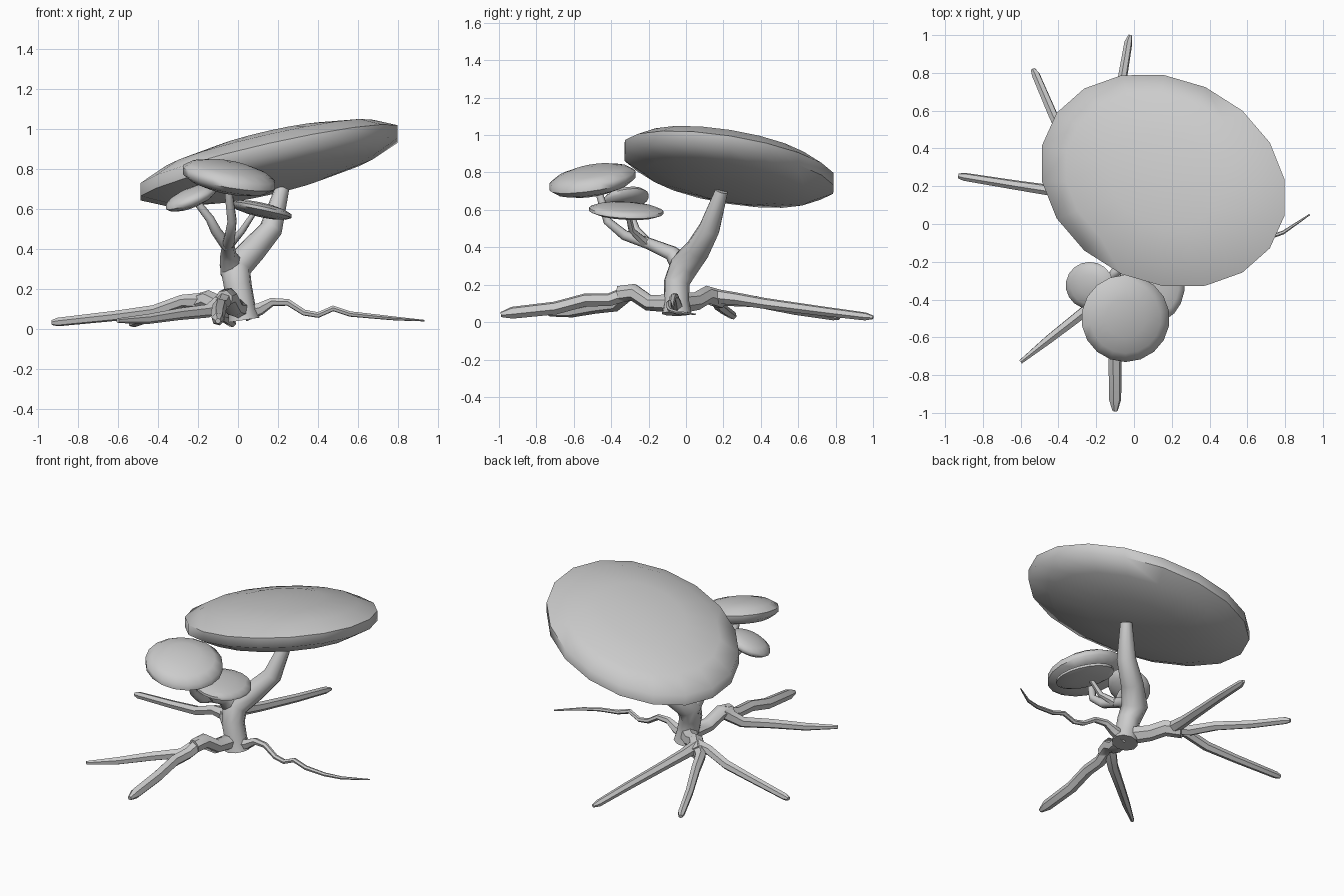
import bpy, bmesh, math
from mathutils import Vector, Matrix

if "Cube" in bpy.data.objects:
    bpy.data.objects.remove(bpy.data.objects["Cube"])


def finish(name, bm, angle):
    bmesh.ops.recalc_face_normals(bm, faces=bm.faces)
    mesh = bpy.data.meshes.new(name)
    bm.to_mesh(mesh)
    bm.free()
    ob = bpy.data.objects.new(name, mesh)
    bpy.context.collection.objects.link(ob)
    bpy.ops.object.select_all(action='DESELECT')
    bpy.context.view_layer.objects.active = ob
    ob.select_set(True)
    bpy.ops.object.shade_smooth_by_angle(angle=math.radians(angle))
    return ob


def tube(name, pts, sides=8, angle=50):
    """Tapered limb through (x, y, z, radius) points."""
    P = [Vector(p[:3]) for p in pts]
    bm = bmesh.new()
    rings, side, last = [], None, None
    for i, p in enumerate(P):
        t = Vector()
        if i > 0:
            t += (p - P[i - 1]).normalized()
        if i < len(P) - 1:
            t += (P[i + 1] - p).normalized()
        t.normalize()
        if side is None:
            side = t.orthogonal().normalized()
        else:
            side = last.rotation_difference(t) @ side
        last = t
        up = t.cross(side)
        r = pts[i][3]
        rings.append([bm.verts.new(p + r * (math.cos(a) * side + math.sin(a) * up))
                      for a in (2 * math.pi * k / sides for k in range(sides))])
    for a, b in zip(rings, rings[1:]):
        for k in range(sides):
            n = (k + 1) % sides
            bm.faces.new((a[k], a[n], b[n], b[k]))
    bm.faces.new(rings[0])
    bm.faces.new(rings[-1])
    return finish(name, bm, angle)


def canopy(name, centre, half, xy, x_rise, y_rise, segs=18):
    """Tilted flat ellipsoid: half extents, plan skew, and rim rise at +x and +y ends."""
    hx, hy, hz = half
    l10 = xy / hx
    l11 = math.sqrt(hy * hy - l10 * l10)
    l20 = x_rise
    l21 = (y_rise * hy - l20 * l10) / l11
    l22 = math.sqrt(max(hz * hz - l20 * l20 - l21 * l21, 1e-4))
    s = 1.02
    m = Matrix(((hx * s, 0, 0, centre[0]), (l10 * s, l11 * s, 0, centre[1]),
                (l20, l21, l22, centre[2]), (0, 0, 0, 1)))
    bm = bmesh.new()
    bmesh.ops.create_uvsphere(bm, u_segments=segs, v_segments=7, radius=1, matrix=m)
    return finish(name, bm, 60)


# Leaf pads
canopy("main_canopy", (.155, .23, .83), (.655, .57, .22), -.06, .15, -.09)
canopy("front_canopy", (-.045, -.50, .757), (.235, .232, .094), 0, -.04, .035)
canopy("left_canopy", (-.235, -.325, .655), (.127, .125, .07), 0, .045, .02)
canopy("right_canopy", (.115, -.32, .595), (.155, .20, .05), 0, -.033, -.01)

# Trunk sweeping up into the main branch
tube("trunk", [(.03, -.05, .045, .08), (.02, -.05, .11, .068), (.0, -.05, .21, .07),
               (-.015, -.01, .30, .08), (.07, .065, .39, .068),
               (.165, .125, .50, .058), (.22, .19, .70, .036)], 10, 70)

# Front limb and its twigs
tube("front_limb", [(-.02, -.01, .29, .07), (-.05, -.08, .37, .042), (-.05, -.2, .42, .032),
                    (-.04, -.33, .465, .028), (-.03, -.42, .54, .024),
                    (-.05, -.47, .71, .02)], 8, 60)
tube("left_twig", [(-.055, -.2, .415, .03), (-.11, -.27, .49, .026),
                   (-.14, -.29, .55, .022), (-.21, -.31, .64, .018)], 8, 60)
tube("right_twig", [(-.04, -.22, .425, .026), (.02, -.29, .49, .018),
                    (.08, -.31, .58, .014)], 6, 60)

# Thick root bases, each splitting at a raised knuckle
tube("front_root_base", [(.01, -.06, .10, .05), (-.02, -.2, .105, .045),
                         (-.05, -.28, .16, .048), (-.07, -.36, .15, .045)], 7)
tube("back_root_base", [(.0, -.03, .10, .055), (-.08, .05, .11, .05),
                        (-.15, .11, .145, .05), (-.22, .19, .12, .05)], 7)

# Splayed roots
front, back = (-.06, -.30, .16, .042), (-.18, .14, .14, .042)
roots = {
    "front_root": [front, (-.08, -.41, .12, .036), (-.09, -.54, .118, .036),
                   (-.10, -.70, .075, .036), (-.10, -.93, .05, .033), (-.10, -.99, .04, .014)],
    "front_left_root": [front, (-.15, -.375, .09, .034), (-.29, -.485, .075, .03),
                        (-.45, -.61, .05, .025), (-.60, -.73, .042, .012)],
    "left_root": [back, (-.28, .155, .14, .032), (-.42, .175, .09, .03),
                  (-.62, .205, .065, .026), (-.90, .25, .035, .022), (-.93, .255, .032, .013)],
    "back_left_root": [back, (-.26, .22, .12, .034), (-.33, .37, .11, .03),
                       (-.43, .58, .065, .026), (-.52, .79, .032, .023), (-.535, .82, .025, .013)],
    "back_root": [back, (-.165, .27, .125, .034), (-.13, .42, .10, .03),
                  (-.07, .72, .06, .026), (-.03, .96, .03, .022), (-.02, 1.0, .025, .01)],
    "right_root": [(.03, -.05, .075, .04), (.11, -.055, .10, .032), (.17, -.06, .135, .022),
                   (.25, -.07, .133, .018), (.33, -.08, .082, .016), (.40, -.085, .07, .015),
                   (.475, -.09, .103, .015), (.56, -.09, .075, .014), (.69, -.08, .062, .012),
                   (.79, -.045, .052, .01), (.93, .05, .042, .004)],
}
for name, path in roots.items():
    tube(name, path, 6, 40)
